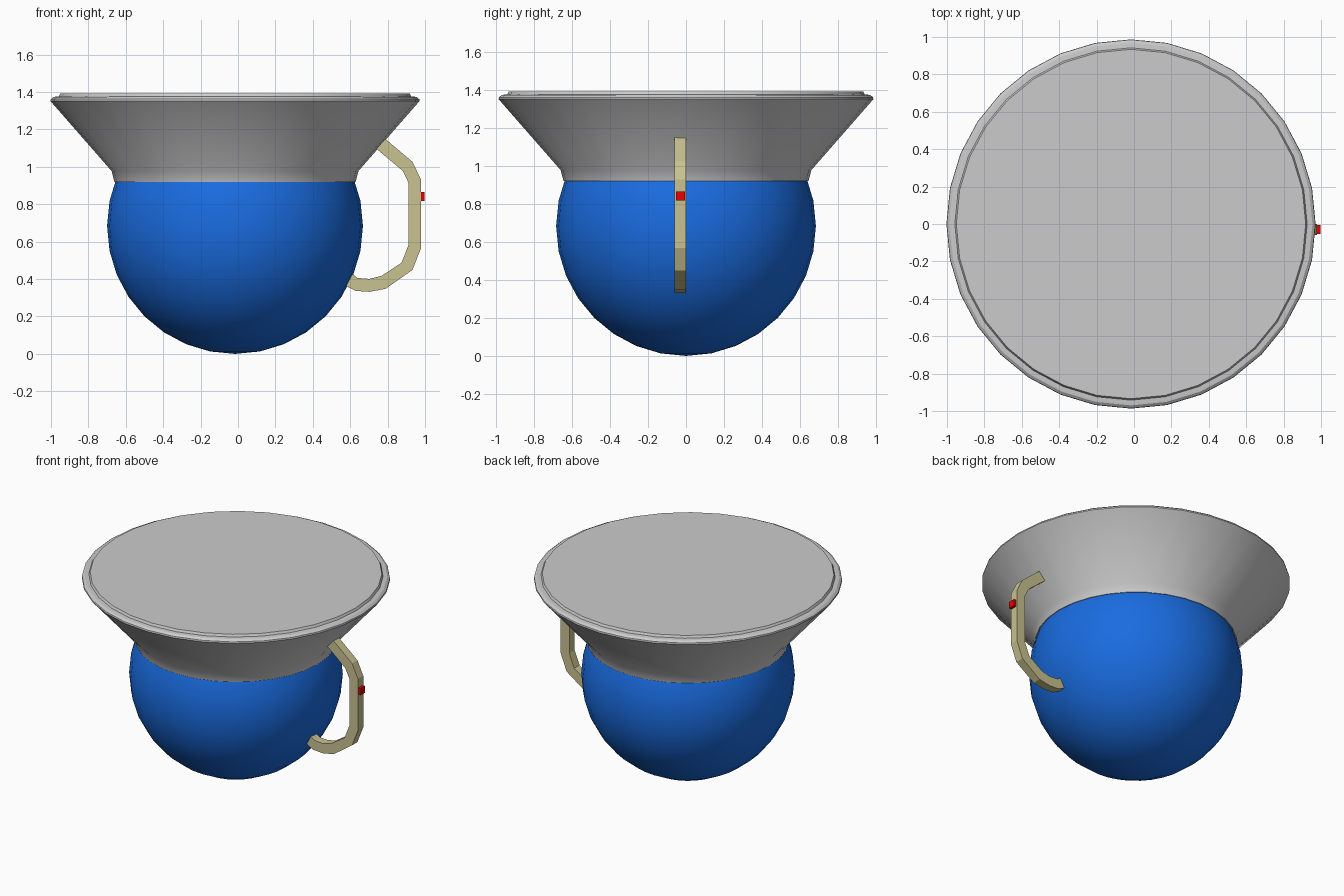
import bpy, bmesh
from math import sin, cos, pi, radians

if "Cube" in bpy.data.objects:
    bpy.data.objects.remove(bpy.data.objects["Cube"])

CX, SEG = -0.016, 32


def material(name, rgb):
    m = bpy.data.materials.new(name)
    m.diffuse_color = (*rgb, 1)
    m.use_nodes = True
    m.node_tree.nodes["Principled BSDF"].inputs["Base Color"].default_value = m.diffuse_color
    return m


def finish(bm, name, mat=None, smooth=False):
    bmesh.ops.recalc_face_normals(bm, faces=bm.faces)
    me = bpy.data.meshes.new(name)
    bm.to_mesh(me)
    bm.free()
    ob = bpy.data.objects.new(name, me)
    bpy.context.collection.objects.link(ob)
    if mat:
        me.materials.append(mat)
    if smooth:
        bpy.ops.object.select_all(action='DESELECT')
        ob.select_set(True)
        bpy.context.view_layer.objects.active = ob
        bpy.ops.object.shade_smooth_by_angle(angle=radians(30))
    return ob


def lathe(name, profile):
    """Closed turned solid from (radius, z) points, bottom to top."""
    bm = bmesh.new()
    rings = [[bm.verts.new((CX + r * cos(2 * pi * i / SEG), r * sin(2 * pi * i / SEG), z))
              for i in range(SEG)] for r, z in profile]
    for a, b in zip(rings, rings[1:]):
        for i in range(SEG):
            j = (i + 1) % SEG
            bm.faces.new((a[i], a[j], b[j], b[i]))
    bm.faces.new(rings[0])
    bm.faces.new(rings[-1])
    return finish(bm, name, smooth=True)


blue = material("blue", (0.01, 0.15, 0.75))
khaki = material("khaki", (0.58, 0.54, 0.28))
red = material("red", (0.8, 0.0, 0.0))

# round blue body
bm = bmesh.new()
bmesh.ops.create_uvsphere(bm, u_segments=SEG, v_segments=16, radius=0.684)
bmesh.ops.translate(bm, verts=bm.verts, vec=(CX, 0, 0.684))
finish(bm, "body", blue, smooth=True)

# flared collar with rim and raised lid
lathe("flared_collar", [(0.645, 0.92), (0.66, 0.978), (0.987, 1.352), (0.985, 1.362),
                        (0.97, 1.374), (0.955, 1.376)])
lathe("lid", [(0.945, 1.37), (0.934, 1.392)])

# strap handle: outer and inner edge of the side outline, top to bottom
outer = [(0.77, 1.165), (0.794, 1.144), (0.933, 1.027), (0.979, 0.93), (0.979, 0.567),
         (0.933, 0.449), (0.789, 0.348), (0.703, 0.332), (0.628, 0.337),
         (0.575, 0.364), (0.55, 0.385)]
inner = [(0.717, 1.117), (0.741, 1.096), (0.88, 0.979), (0.912, 0.914), (0.912, 0.583),
         (0.874, 0.487), (0.767, 0.417), (0.703, 0.401), (0.639, 0.406),
         (0.607, 0.428), (0.585, 0.445)]
Y0, Y1 = -0.06, 0.0
bm = bmesh.new()
rows = [[bm.verts.new((x, y, z)) for x, y, z in
         ((o[0], Y0, o[1]), (o[0], Y1, o[1]), (i[0], Y1, i[1]), (i[0], Y0, i[1]))]
        for o, i in zip(outer, inner)]
for a, b in zip(rows, rows[1:]):
    for k in range(4):
        n = (k + 1) % 4
        bm.faces.new((a[k], a[n], b[n], b[k]))
bm.faces.new(rows[0])
bm.faces.new(rows[-1])
finish(bm, "handle", khaki)

# small red button on the handle
bm = bmesh.new()
bmesh.ops.create_cube(bm, size=1)
bmesh.ops.scale(bm, verts=bm.verts, vec=(0.03, 0.047, 0.047))
bmesh.ops.translate(bm, verts=bm.verts, vec=(0.983, -0.03, 0.842))
finish(bm, "button", red)
